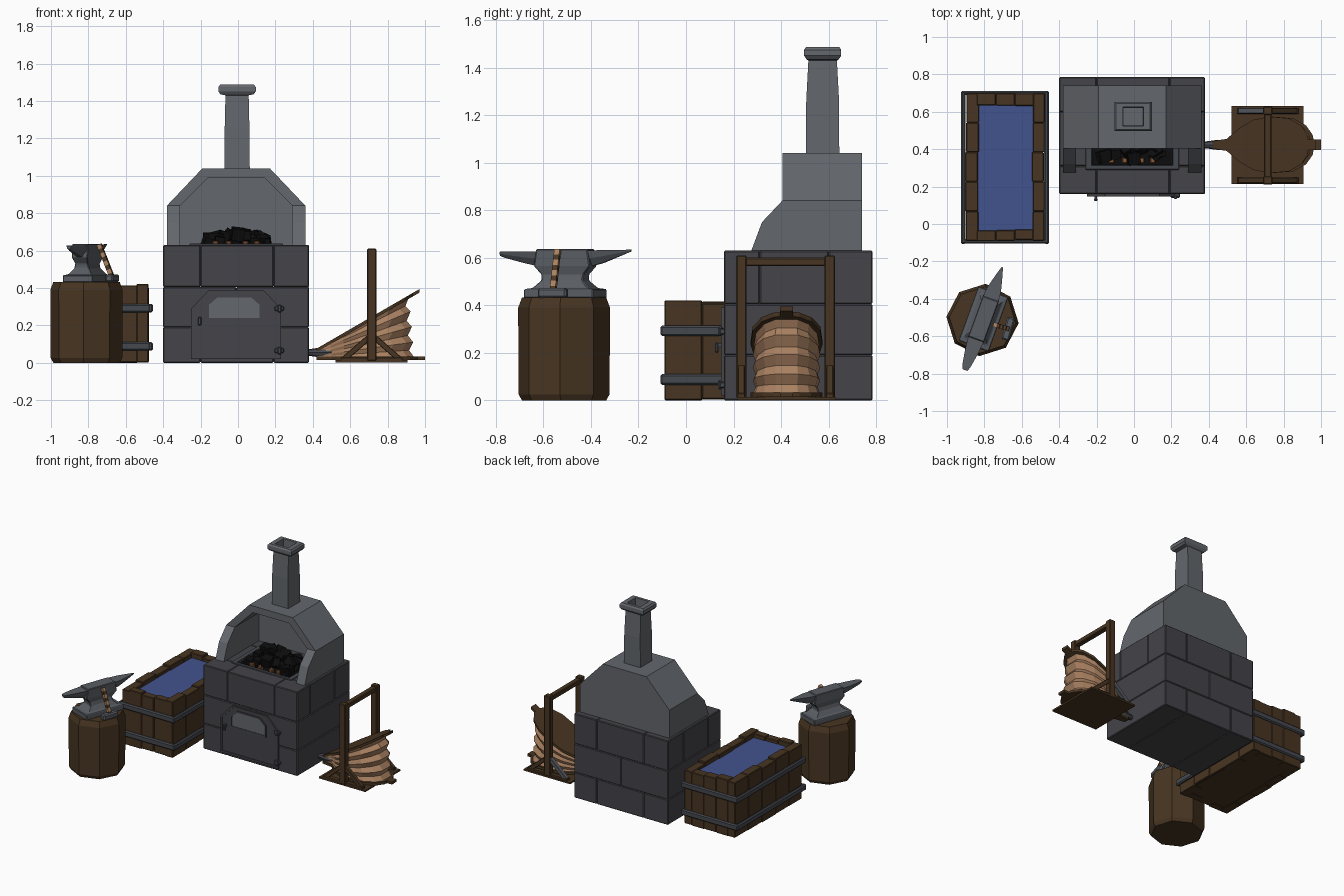
import bpy, bmesh, math, random
from mathutils import Vector, Matrix

random.seed(4)
cube = bpy.data.objects.get("Cube")
if cube:
    bpy.data.objects.remove(cube)


def material(name, rgb):
    m = bpy.data.materials.new(name)
    m.use_nodes = True
    m.diffuse_color = (*rgb, 1)
    m.node_tree.nodes["Principled BSDF"].inputs["Base Color"].default_value = (*rgb, 1)
    return m


dark_stone = material("dark stone", (.058, .058, .067))
light_stone = material("light stone", (.125, .135, .15))
wood = material("dark wood", (.065, .036, .016))
leather = material("tan leather", (.40, .22, .12))
water = material("blue water", (.055, .088, .27))
steel = material("anvil steel", (.10, .11, .125))
iron = material("dark iron", (.06, .066, .078))
coal = material("black coal", (.004, .004, .004))
ember = material("ember orange", (.25, .10, .04))


def make(name, bm, mat, bevel=0):
    bmesh.ops.recalc_face_normals(bm, faces=bm.faces)
    mesh = bpy.data.meshes.new(name)
    bm.to_mesh(mesh)
    bm.free()
    mesh.materials.append(mat)
    ob = bpy.data.objects.new(name, mesh)
    bpy.context.collection.objects.link(ob)
    if bevel:
        mod = ob.modifiers.new("soft edges", "BEVEL")
        mod.width, mod.segments = bevel, 1
    return ob


def box(name, x, y, z, mat, bevel=.005):
    bm = bmesh.new()
    size = [b - a for a, b in (x, y, z)]
    mid = [(a + b) / 2 for a, b in (x, y, z)]
    bmesh.ops.create_cube(bm, size=1, matrix=Matrix.Translation(mid) @ Matrix.Diagonal((*size, 1)))
    return make(name, bm, mat, bevel)


def beam(name, a, b, w, h, mat, bevel=.003):
    a, b = Vector(a), Vector(b)
    bm = bmesh.new()
    rot = (b - a).to_track_quat("Z", "Y").to_matrix().to_4x4()
    size = Matrix.Diagonal((w, h, (b - a).length, 1))
    bmesh.ops.create_cube(bm, size=1, matrix=Matrix.Translation((a + b) / 2) @ rot @ size)
    return make(name, bm, mat, bevel)


def loft(name, rings, mat, closed=True, caps=(True, True), bevel=0):
    bm = bmesh.new()
    vs = [[bm.verts.new(p) for p in r] for r in rings]
    n = len(vs[0])
    for a, b in zip(vs, vs[1:]):
        for i in range(n if closed else n - 1):
            j = (i + 1) % n
            bm.faces.new((a[i], a[j], b[j], b[i]))
    for use, ring in zip(caps, (vs[0], vs[-1])):
        if use:
            bm.faces.new(ring)
    return make(name, bm, mat, bevel)


def rect(cx, cy, z, hx, hy):
    return [(cx + sx * hx, cy + sy * hy, z) for sx, sy in ((-1, -1), (1, -1), (1, 1), (-1, 1))]


def arch(half, low, top_half, top, cx=-.01):
    # symmetric half profile -> full list of (x, z), left foot to right foot
    left = [(-half, z) for z in low] + [(-top_half, top)]
    return [(cx + x, z) for x, z in left] + [(cx - x, z) for x, z in reversed(left)]


# Stone base: three courses, the top one built around the fire pit
X0, X1, Y0, Y1 = -.40, .38, .16, .785
for row, (z, seams) in enumerate((((0, .19), (-.2, .19)), ((.19, .405), (-.01,)))):
    xs = [X0, *seams, X1]
    for a, b in zip(xs, xs[1:]):
        box(f"base_block_{row}", (a, b), (Y0, Y1), z, dark_stone)
TOP = (.405, .63)
for y in ((Y0, .31), (.60, Y1)):
    for a, b in ((X0, -.2), (-.2, .19), (.19, X1)):
        box("top_course_block", (a, b), y, TOP, dark_stone)
for x in ((X0, -.23), (.21, X1)):
    box("pit_side_block", x, (.31, .60), TOP, dark_stone)
for x, y in (((-.26, .24), (.29, .315)), ((-.26, .24), (.595, .62)),
             ((-.26, -.225), (.3, .61)), ((.205, .24), (.3, .61))):
    box("pit_rim", x, y, (.62, .637), iron, .003)

# Coals
box("coal_bed", (-.23, .21), (.31, .60), (.41, .615), coal, 0)
for i in range(34):
    x, y = random.uniform(-.18, .16), random.uniform(.35, .56)
    z = .625 + random.uniform(.01, .075) * (1 - abs(x + .01) / .3)
    bm = bmesh.new()
    bmesh.ops.create_cube(bm, size=random.uniform(.045, .07))
    turn = Matrix.Rotation(random.uniform(0, 3), 4, Vector((random.random(), random.random(), .4)))
    bm.transform(Matrix.Translation((x, y, z)) @ turn)
    make("coal_lump", bm, coal)
for x in (-.12, -.05, .04, .1):
    box("ember", (x - .015, x + .015), (.325, .355), (.6, .65), ember)

# Hood: one shell, with the feet swept forward
FRONT = {.63: .275, .75: .32, .84: .405}


def hood_ring(pts, y=None):
    return [(x, FRONT.get(z, .405) if y is None else y, z) for x, z in pts]


outer = arch(.37, (.63, .75, .84), .18, 1.04)
inner = arch(.30, (.63, .75, .84), .15, .99)
loft("hood", [hood_ring(outer, .74), hood_ring(outer), hood_ring(inner), hood_ring(inner, .69)],
     light_stone, closed=False)

# Chimney with flared hollow cap
flue = ((1.03, .068, .07), (1.26, .066, .069), (1.43, .062, .06), (1.435, .088, .068), (1.45, .1, .078),
        (1.475, .1, .078), (1.487, .09, .07), (1.487, .055, .05), (1.3, .05, .045))
loft("chimney", [rect(-.005, .575, *r) for r in flue], light_stone)


# Oven door with window, hinges and handle
def plate(name, pts, y0, y1, mat, bevel=.003):
    loft(name, [[(x, y, z) for x, z in pts] for y in (y0, y1)], mat, bevel=bevel)


door = arch(.24, (.02, .29), .145, .39)
door_in = arch(.225, (.035, .284), .137, .375)
loft("door_frame", [[(x, y, z) for x, z in p]
     for p, y in ((door, .165), (door, .148), (door_in, .148), (door_in, .154))], dark_stone)
window = arch(.135, (.24, .31), .09, .35, -.02)
window_rim = arch(.147, (.228, .316), .095, .362, -.02)
loft("window_frame", [[(x, y, z) for x, z in p]
     for p, y in ((window_rim, .16), (window_rim, .147), (window, .147), (window, .153))], dark_stone)
plate("window_pane", window, .15, .156, light_stone, 0)
for z in (.065, .29):
    box("door_hinge", (.195, .245), (.14, .165), (z - .013, z + .013), iron)
    box("hinge_pin", (.212, .232), (.135, .155), (z - .02, z + .02), iron)
box("door_handle", (-.215, -.195), (.122, .137), (.2, .245), iron)
box("handle_stem", (-.212, -.198), (.13, .16), (.225, .24), iron, 0)


# Water trough: upright planks, two iron bands
def planks(count, a, b, place):
    step = (b - a) / count
    for i in range(count):
        x, y = place(a + i * step, a + (i + 1) * step, random.uniform(0, .012))
        box("trough_plank", x, y, (random.uniform(0, .006), random.uniform(.4, .423)), wood, .004)


planks(5, -.09, .70, lambda a, b, j: ((-.908 + j, -.84 + j), (a, b)))
planks(5, -.09, .70, lambda a, b, j: ((-.535 - j, -.472 - j), (a, b)))
planks(3, -.84, -.535, lambda a, b, j: ((a, b), (-.092 + j, -.035 + j)))
planks(3, -.84, -.535, lambda a, b, j: ((a, b), (.635 - j, .702 - j)))
box("trough_floor", (-.89, -.49), (-.075, .685), (.004, .05), wood)
box("water", (-.85, -.52), (-.045, .65), (.05, .385), water, 0)
for z in ((.065, .11), (.27, .315)):
    for x in ((-.925, -.9), (-.48, -.455)):
        box("trough_band_side", x, (-.108, .712), z, iron, .008)
    for y in ((-.105, -.08), (.69, .712)):
        box("trough_band_end", (-.92, -.46), y, z, iron, .008)

# Stump
SX, SY = -.81, -.513
loft("stump", [[(SX + r * math.cos(a), SY + r * math.sin(a), z)
                for a in (math.radians(45 * k - 5) for k in range(8))]
               for z, r in ((0, .178), (.025, .192), (.39, .194), (.432, .178))], wood)

# Anvil: built along local x, then turned
TURN = Matrix.Translation((-.805, -.508, 0)) @ Matrix.Rotation(math.radians(70), 4, "Z")
body = ((.43, .155, .085), (.468, .155, .085), (.472, .125, .065), (.505, .092, .042),
        (.53, .095, .036), (.565, .125, .045), (.636, .115, .045))
tip_shapes = {
    "anvil_horn": ((.1, .56, .63, .045), (.17, .578, .632, .038), (.24, .605, .633, .02), (.295, .626, .634, .004)),
    "anvil_heel": ((-.1, .56, .627, .045), (-.19, .58, .627, .036), (-.27, .6, .627, .022), (-.29, .608, .625, .014))}
parts = [loft("anvil_body", [rect(0, 0, *r) for r in body], steel, bevel=.004)]
for name, rings in tip_shapes.items():
    parts.append(loft(name, [[(x, -w, hi), (x, w, hi), (x, w * .8, (lo + hi) / 2),
                              (x, w * .3, lo), (x, -w * .3, lo), (x, -w * .8, (lo + hi) / 2)]
                             for x, lo, hi, w in rings], steel))
for ob in parts:
    ob.data.transform(TURN)

# Hammer leaning on the anvil, handle wrapped in leather
beam("hammer_head", (-.69, -.62, .452), (-.655, -.50, .452), .042, .042, steel, .008)
foot, tip = Vector((-.672, -.56, .455)), Vector((-.742, -.54, .632))
for i in range(8):
    beam("hammer_handle", foot.lerp(tip, i / 8), foot.lerp(tip, (i + 1) / 8),
         .024, .024, leather if i % 2 else wood, 0)

# Bellows stand
CY = .423
box("stand_base", (.52, .905), (.215, .63), (.002, .014), wood, 0)
for y in (.233, .605):
    box("stand_post", (.69, .74), (y - .022, y + .022), (.01, .61), wood)
    box("stand_foot", (.55, .88), (y - .016, y + .016), (.012, .028), wood, .002)
    for side in (-1, 1):
        odd = y > CY and side < 0
        beam("stand_brace", (.715 + side * .15, y, .018), (.715 + side * .01, y, .14),
             .03, .03, steel if odd else wood)
box("stand_crossbar", (.695, .735), (.22, .62), (.565, .6), wood)

# Bellows: boards and pleated leather share one outline
outline = ((.42, .016), (.5, .028), (.57, .085), (.65, .13), (.74, .147), (.85, .138), (.92, .1), (.955, .05))


def bellows_ring(t, z=0, grow=0, tab=False, squash=0):
    pts = [(x, w + grow) for x, w in outline]
    if tab:
        pts += [(.96, .028), (1.0, .028)]
    pts = [(x - squash * (x > .8), w * (1 - squash * 3)) for x, w in pts]
    full = pts + [(x, -w) for x, w in reversed(pts)]
    return [(x - t * (x - .4) * .05, CY + w, .028 + z + t * (.03 + (x - .4) * .55)) for x, w in full]


for name, t in (("bellows_lower_board", 0), ("bellows_upper_board", 1)):
    loft(name, [bellows_ring(t, z, .004, True) for z in (-.013, .006)], wood)
LAYERS = 9
loft("bellows_leather", [bellows_ring(i / (LAYERS - 1), squash=.025 * (i % 2) + .012)
                         for i in range(LAYERS)], leather, caps=(False, False))
loft("bellows_nozzle", [[(x, CY + r * math.cos(k * math.pi / 4), .055 + r * math.sin(k * math.pi / 4))
                         for k in range(8)] for x, r in ((.38, .018), (.44, .026), (.5, .028))], iron)
